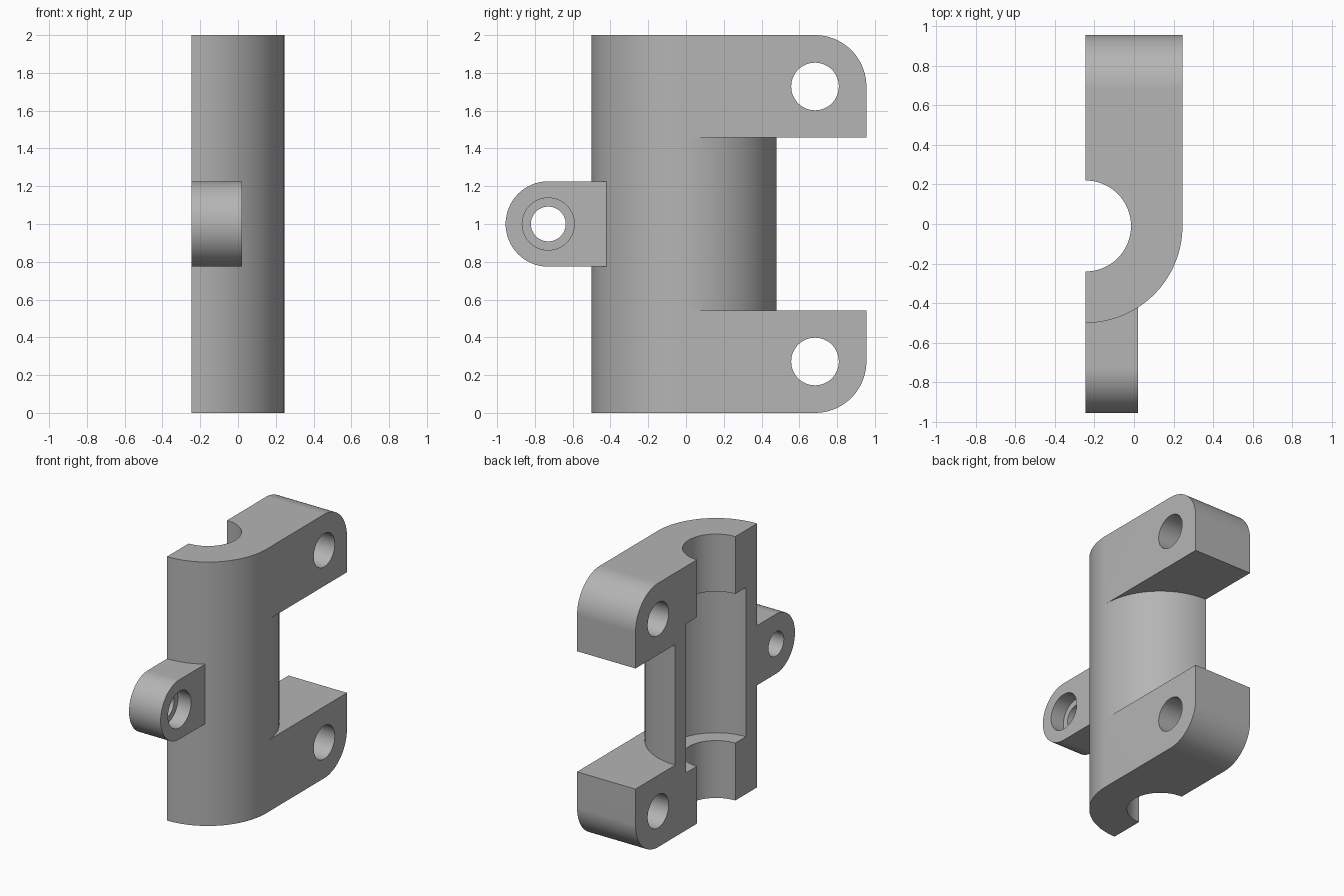
import bpy, bmesh
from math import sin, cos, pi
from mathutils import Vector

cube = bpy.data.objects.get("Cube")
if cube:
    bpy.data.objects.remove(cube, do_unlink=True)

# Main dimensions
BACK, FACE = -0.245, 0.245      # flat split face and outer face in x
AXIS_Y, RADIUS = -0.01, 0.49    # half-cylinder shell
ARM_Y, ARM_Z, ARM_R = 0.683, 0.272, 0.272
LUG_Y, LUG_R, LUG_FACE = -0.729, 0.226, 0.02

grey = bpy.data.materials.new("plain grey")
grey.use_nodes = True
colour = (0.46, 0.46, 0.46, 1)
grey.diffuse_color = colour
grey.node_tree.nodes["Principled BSDF"].inputs["Base Color"].default_value = colour


def arc(cx, cy, r, start, end, n):
    return [(cx + r * cos(start + (end - start) * i / n),
             cy + r * sin(start + (end - start) * i / n)) for i in range(n + 1)]


def prism(name, outline, low, high, axis):
    """Extrude an outline along z (points are x, y) or along x (points are y, z)."""
    bm = bmesh.new()
    along_x = axis == "x"
    place = (lambda a, b: (low, a, b)) if along_x else (lambda a, b: (a, b, low))
    face = bm.faces.new([bm.verts.new(place(a, b)) for a, b in outline])
    grown = bmesh.ops.extrude_face_region(bm, geom=[face])["geom"]
    shift = Vector((high - low, 0, 0) if along_x else (0, 0, high - low))
    bmesh.ops.translate(bm, vec=shift,
                        verts=[v for v in grown if isinstance(v, bmesh.types.BMVert)])
    bmesh.ops.recalc_face_normals(bm, faces=bm.faces)
    mesh = bpy.data.meshes.new(name)
    bm.to_mesh(mesh)
    bm.free()
    mesh.materials.append(grey)
    obj = bpy.data.objects.new(name, mesh)
    bpy.context.collection.objects.link(obj)
    return obj


def cylinder(name, a, b, r, low, high, axis, n=64):
    return prism(name, arc(a, b, r, 0, 2 * pi, n)[:-1], low, high, axis)


def combine(target, tool, operation):
    """Apply a boolean to the target and remove the tool."""
    mod = target.modifiers.new(tool.name, "BOOLEAN")
    mod.operation, mod.solver, mod.object = operation, "EXACT", tool
    graph = bpy.context.evaluated_depsgraph_get()
    result = bpy.data.meshes.new_from_object(target.evaluated_get(graph))
    target.modifiers.clear()
    target.data = result
    bpy.data.objects.remove(tool, do_unlink=True)


# Half-cylinder shell
body = prism("hinge_housing", arc(BACK, AXIS_Y, RADIUS, -pi / 2, pi / 2, 64), 0, 2, "z")

# Two mirrored arms, each with one rounded outer corner
lower = [(AXIS_Y, 0)] + arc(ARM_Y, ARM_Z, ARM_R, -pi / 2, 0, 24) + [(0.955, 0.543), (AXIS_Y, 0.543)]
upper = [(y, 2 - z) for y, z in lower]
for name, outline in (("lower_arm", lower), ("upper_arm", upper)):
    combine(body, prism(name, outline, BACK, FACE, "x"), "UNION")

# Rounded front lug
lug = arc(LUG_Y, 1, LUG_R, pi / 2, 3 * pi / 2, 48) + [(-0.38, 1 - LUG_R), (-0.38, 1 + LUG_R)]
combine(body, prism("front_lug", lug, BACK, LUG_FACE, "x"), "UNION")

# Through bore, wider inner chamber, arm holes, stepped lug hole
cutters = [
    cylinder("bore", BACK, AXIS_Y, 0.23, -0.1, 2.1, "z"),
    cylinder("chamber", BACK, AXIS_Y, 0.357, 0.435, 1.565, "z"),
    cylinder("lower_arm_hole", ARM_Y, ARM_Z, 0.126, -1, 1, "x"),
    cylinder("upper_arm_hole", ARM_Y, 2 - ARM_Z, 0.126, -1, 1, "x"),
    cylinder("lug_hole", LUG_Y, 1, 0.092, -1, 1, "x"),
    cylinder("lug_counterbore", LUG_Y, 1, 0.138, LUG_FACE - 0.11, 1, "x"),
]
for cutter in cutters:
    combine(body, cutter, "DIFFERENCE")

# Smooth curved walls, crisp edges
bpy.ops.object.select_all(action="DESELECT")
body.select_set(True)
bpy.context.view_layer.objects.active = body
bpy.ops.object.shade_smooth_by_angle(angle=0.5)
normals = body.modifiers.new("even_normals", "WEIGHTED_NORMAL")
normals.keep_sharp = True
